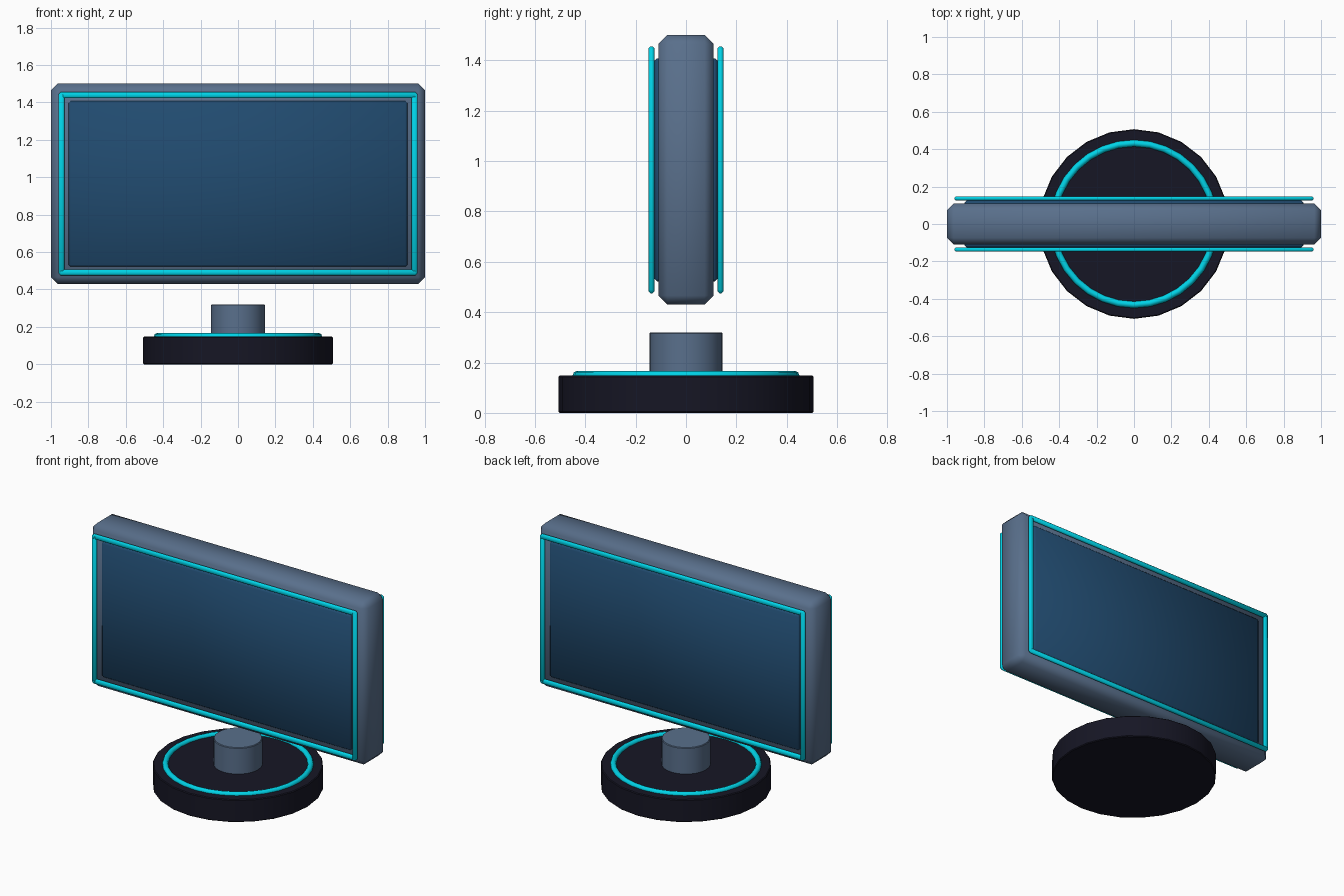
import bpy
import math

if "Cube" in bpy.data.objects:
    bpy.data.objects.remove(bpy.data.objects["Cube"])


def material(name, rgb):
    m = bpy.data.materials.new(name)
    m.diffuse_color = (*rgb, 1)
    m.use_nodes = True
    m.node_tree.nodes["Principled BSDF"].inputs["Base Color"].default_value = m.diffuse_color
    return m


SLATE = material("slate", (0.10, 0.16, 0.26))
DARK = material("dark", (0.008, 0.008, 0.018))
BLUE = material("screen_blue", (0.015, 0.07, 0.16))
CYAN = material("cyan", (0.0, 0.65, 0.80))


def finish(ob, name, mat, bevel=0, segments=1, angle=50):
    ob.name = name
    ob.data.materials.append(mat)
    if bevel:
        b = ob.modifiers.new("bevel", "BEVEL")
        b.width = bevel
        b.segments = segments
        b.limit_method = 'ANGLE'
        b.angle_limit = math.radians(40)
        bpy.ops.object.modifier_apply(modifier=b.name)
    bpy.ops.object.shade_smooth_by_angle(angle=math.radians(angle))
    return ob


def box(name, center, size, mat, bevel=0, segments=1):
    bpy.ops.mesh.primitive_cube_add(size=1, location=center)
    ob = bpy.context.object
    ob.scale = size
    bpy.ops.object.transform_apply(location=False, rotation=False, scale=True)
    return finish(ob, name, mat, bevel, segments)


def cylinder(name, radius, z0, z1, sides, mat, bevel):
    bpy.ops.mesh.primitive_cylinder_add(vertices=sides, radius=radius,
                                        depth=z1 - z0, location=(0, 0, (z0 + z1) / 2))
    return finish(bpy.context.object, name, mat, bevel, angle=40)


# Pedestal: disc, glowing ring and short neck
cylinder("base", 0.507, 0, 0.148, 24, DARK, 0.005)
bpy.ops.mesh.primitive_torus_add(major_radius=0.432, minor_radius=0.018,
                                 major_segments=32, minor_segments=8,
                                 location=(0, 0, 0.149))
finish(bpy.context.object, "base_ring", CYAN, angle=60)
cylinder("neck", 0.145, 0.14, 0.32, 24, SLATE, 0.004)

# Floating panel with chamfered edges
ZC = 0.965
box("panel_body", (0, 0, ZC), (2.0, 0.22, 1.07), SLATE, 0.036)

# Screen and glowing border on both faces
for side, s in (("front", -1), ("back", 1)):
    box(f"{side}_screen", (0, s * 0.11, ZC), (1.81, 0.03, 0.886), BLUE, 0.01)
    y = s * 0.137
    for end, e in (("low", -1), ("high", 1)):
        box(f"{side}_border_{end}", (0, y, ZC + e * 0.474),
            (1.91, 0.022, 0.032), CYAN, 0.007)
        box(f"{side}_border_side_{end}", (e * 0.944, y, ZC),
            (0.032, 0.022, 0.97), CYAN, 0.007)
